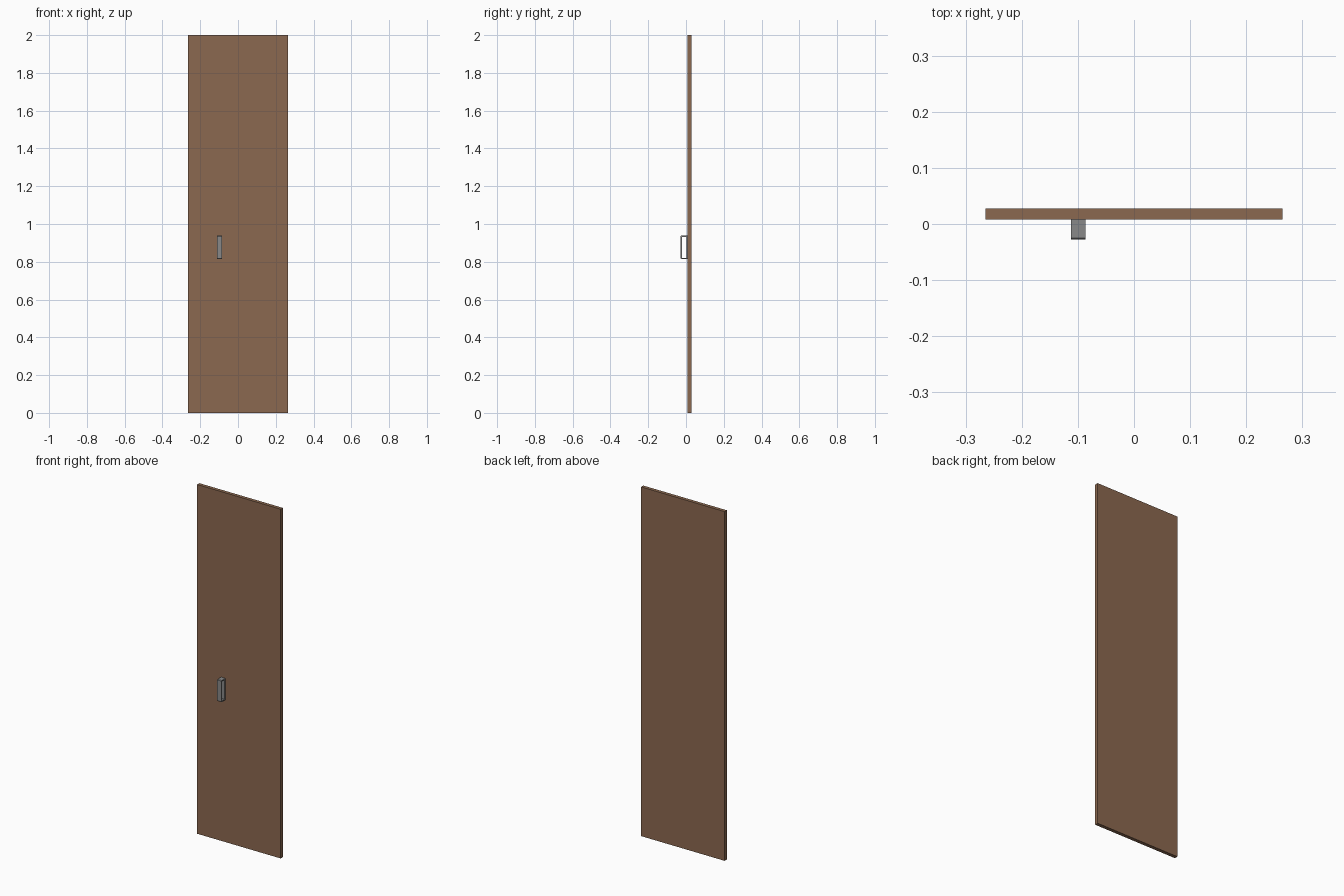
import bpy, bmesh
from mathutils import Vector

if "Cube" in bpy.data.objects:
    bpy.data.objects.remove(bpy.data.objects["Cube"])

DOOR_FRONT, DOOR_BACK = 0.008, 0.028


def material(name, color):
    mat = bpy.data.materials.new(name)
    mat.diffuse_color = (*color, 1)
    mat.use_nodes = True
    mat.node_tree.nodes["Principled BSDF"].inputs["Base Color"].default_value = mat.diffuse_color
    return mat


# Door panel
bpy.ops.mesh.primitive_cube_add(size=1, location=(0, (DOOR_FRONT + DOOR_BACK) / 2, 1))
door = bpy.context.object
door.name = "door_panel"
door.scale = (0.53, DOOR_BACK - DOOR_FRONT, 2)
bpy.ops.object.transform_apply(location=False, rotation=False, scale=True)
door.data.materials.append(material("brown_wood", (0.26, 0.14, 0.08)))


# Pull handle: closed rectangular loop, side outline (y, z) with chamfered front corners
def outline(front, back, low, high, c):
    return [(back, low), (front + c, low), (front, low + c),
            (front, high - c), (front + c, high), (back, high)]


x_left, width, t = -0.112, 0.026, 0.006
outer = outline(-0.028, DOOR_FRONT, 0.814, 0.938, 0.003)
inner = outline(-0.028 + t, DOOR_FRONT - t, 0.814 + t, 0.938 - t, 0.001)
bm = bmesh.new()
rings = [[bm.verts.new((x_left, y, z)) for y, z in ring] for ring in (outer, inner)]
n = len(outer)
faces = [bm.faces.new((rings[0][i], rings[0][(i + 1) % n],
                       rings[1][(i + 1) % n], rings[1][i])) for i in range(n)]
side = bmesh.ops.extrude_face_region(bm, geom=faces, use_keep_orig=True)
moved = [g for g in side["geom"] if isinstance(g, bmesh.types.BMVert)]
bmesh.ops.translate(bm, verts=moved, vec=Vector((width, 0, 0)))
bmesh.ops.recalc_face_normals(bm, faces=bm.faces)
mesh = bpy.data.meshes.new("pull_handle")
bm.to_mesh(mesh)
bm.free()
mesh.materials.append(material("grey_metal", (0.25, 0.25, 0.25)))
bpy.context.collection.objects.link(bpy.data.objects.new("pull_handle", mesh))
